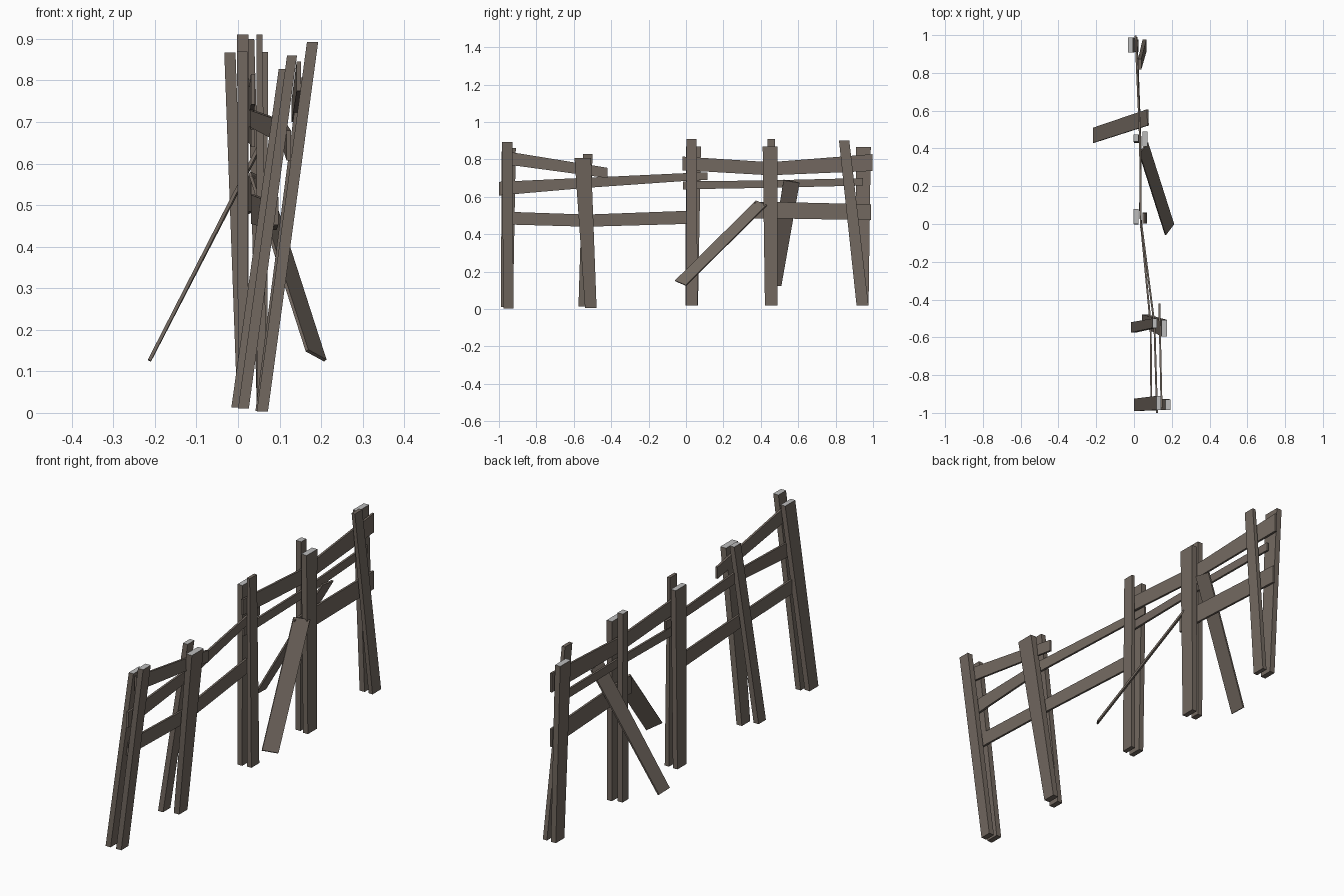
import bpy, bmesh
from mathutils import Vector


def material(name, rgb):
    m = bpy.data.materials.new(name)
    m.diffuse_color = (*rgb, 1)
    return m


WOOD = material("weathered_wood", (0.17, 0.14, 0.117))
CUT = material("pale_cut_end", (0.5, 0.5, 0.5))


def loft(name, rings, pale_top=False):
    """Join four-cornered rings into a closed flat-sided timber."""
    bm = bmesh.new()
    vs = [[bm.verts.new(p) for p in r] for r in rings]
    for a, b in zip(vs, vs[1:]):
        for i in range(4):
            j = (i + 1) % 4
            bm.faces.new((a[i], a[j], b[j], b[i]))
    bm.faces.new(vs[0][::-1])
    top = bm.faces.new(vs[-1])
    bmesh.ops.recalc_face_normals(bm, faces=bm.faces[:])
    if pale_top:
        top.material_index = 1
    me = bpy.data.meshes.new(name)
    bm.to_mesh(me)
    bm.free()
    me.materials.append(WOOD)
    me.materials.append(CUT)
    ob = bpy.data.objects.new(name, me)
    bpy.context.collection.objects.link(ob)


def post(name, bottom, top, pale=True):
    """Each end is (x0, x1, y0, y1, z)."""
    loft(name, [[(x0, y0, z), (x1, y0, z), (x1, y1, z), (x0, y1, z)]
                for x0, x1, y0, y1, z in (bottom, top)], pale)


def rail(name, stations, t=0.010):
    """Each station is (y, x, z0, z1)."""
    h = t / 2
    loft(name, [[(x - h, y, z0), (x + h, y, z0), (x + h, y, z1), (x - h, y, z1)]
                for y, x, z0, z1 in stations])


def plank(name, a0, b0, a1, b1, t=0.008):
    """Loose board from edge a0-b0 to edge a1-b1."""
    a0, b0, a1, b1 = map(Vector, (a0, b0, a1, b1))
    n = (b0 - a0).cross(a1 - a0).normalized() * t / 2
    loft(name, [[a0 - n, b0 - n, b0 + n, a0 + n], [a1 - n, b1 - n, b1 + n, a1 + n]])


# Paired posts, from the leaning front end to the back
post("post_1_left", (0.0, 0.026, -0.99, -0.925, 0.01), (0.118, 0.142, -0.985, -0.91, 0.86))
post("post_1_right", (0.045, 0.072, -0.976, -0.922, 0.003), (0.166, 0.193, -0.985, -0.928, 0.893))
post("post_2_left", (-0.016, 0.01, -0.575, -0.52, 0.013), (0.098, 0.122, -0.55, -0.50, 0.828))
post("post_2_right", (0.042, 0.07, -0.54, -0.478, 0.005), (0.146, 0.176, -0.596, -0.508, 0.807))
post("post_3_left", (0.0, 0.024, -0.003, 0.064, 0.018), (-0.002, 0.023, 0.0, 0.08, 0.87))
post("post_3_right", (0.046, 0.068, 0.003, 0.062, 0.018), (0.044, 0.059, 0.003, 0.057, 0.91), False)
post("post_4_left", (0.0, 0.026, 0.43, 0.475, 0.018), (-0.002, 0.025, 0.437, 0.475, 0.91))
post("post_4_right", (0.045, 0.07, 0.422, 0.49, 0.018), (0.044, 0.072, 0.41, 0.49, 0.868))
post("post_5_left", (-0.002, 0.024, 0.912, 0.976, 0.018), (-0.033, -0.006, 0.908, 0.988, 0.867))
post("post_5_slanted", (0.045, 0.066, 0.912, 0.976, 0.018), (0.022, 0.039, 0.818, 0.873, 0.90), False)

# Sagging rails held between the post pairs
rail("front_top_rail", [(-0.975, 0.146, 0.775, 0.845), (-0.42, 0.134, 0.70, 0.755)])
rail("front_middle_rail", [(-1.0, 0.122, 0.607, 0.68), (-0.53, 0.108, 0.648, 0.702),
                           (0.03, 0.035, 0.687, 0.728), (0.115, 0.03, 0.69, 0.73)])
rail("front_low_rail", [(-0.96, 0.092, 0.452, 0.52), (-0.53, 0.088, 0.44, 0.505),
                        (0.01, 0.036, 0.455, 0.525)])
rail("back_top_rail", [(-0.02, 0.036, 0.742, 0.815), (0.45, 0.032, 0.715, 0.785),
                       (0.998, 0.008, 0.738, 0.828)])
rail("back_middle_rail", [(-0.015, 0.036, 0.64, 0.682), (0.45, 0.033, 0.648, 0.688),
                          (0.945, 0.012, 0.66, 0.70)])
rail("back_low_rail", [(0.365, 0.036, 0.485, 0.57), (0.45, 0.034, 0.485, 0.573),
                       (0.99, 0.014, 0.475, 0.56)])

# Fallen boards leaning on the fence
plank("fallen_board_right", (0.166, -0.058, 0.15), (0.21, 0.0, 0.126),
      (0.028, 0.375, 0.578), (0.072, 0.433, 0.555))
plank("fallen_board_left", (-0.213, 0.43, 0.127), (-0.213, 0.51, 0.125),
      (0.075, 0.522, 0.69), (0.072, 0.607, 0.675))
